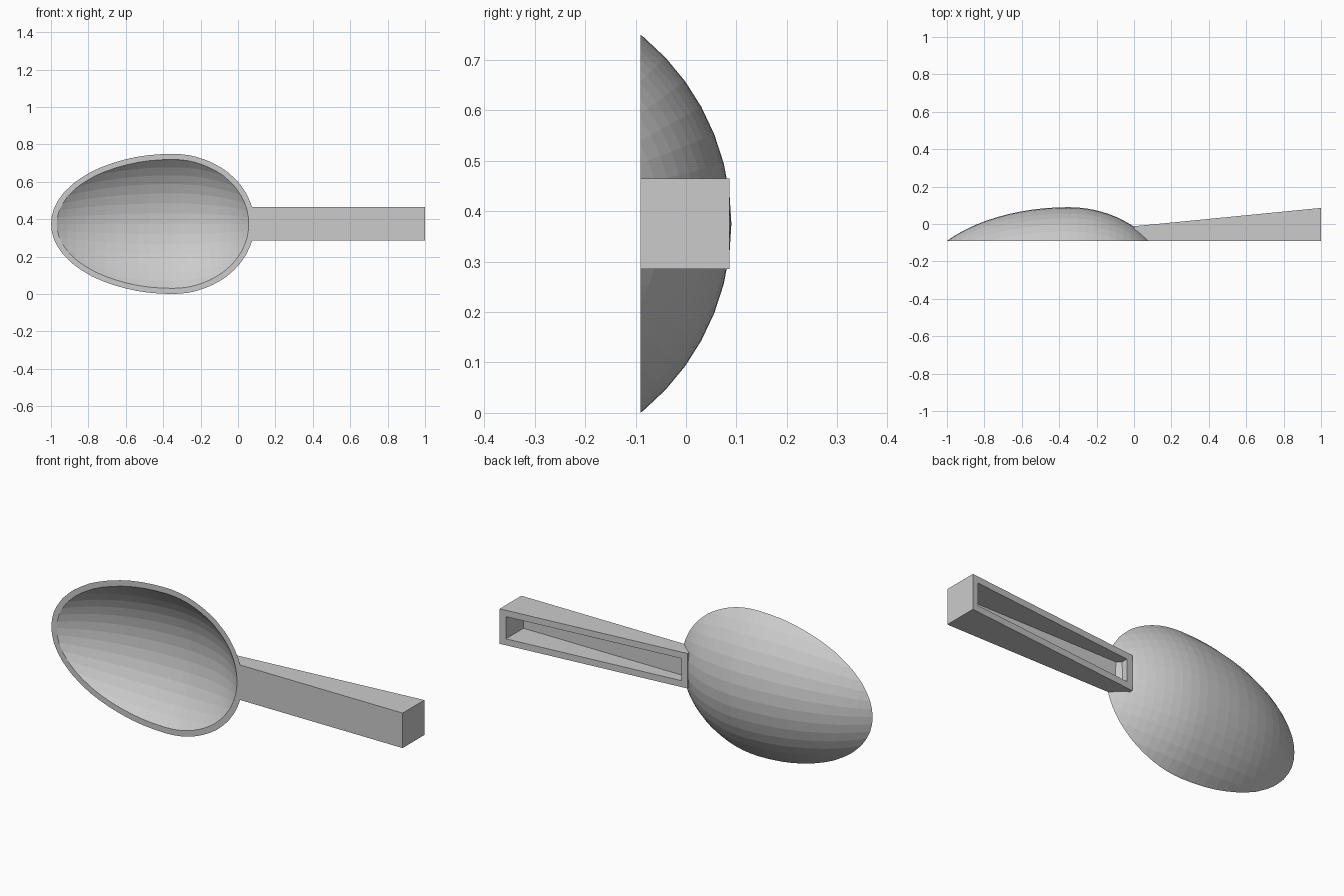
import bpy, bmesh, math
from mathutils import Matrix

default = bpy.data.objects.get("Cube")
if default:
    bpy.data.objects.remove(default, do_unlink=True)

FRONT, MID_Z, WIDEST_X = -0.09, 0.375, -0.35
TIP, HEEL, HALF, DEPTH = 0.65, 0.438, 0.375, 0.18   # bowl extents from its widest point
WALL = 0.03

grey = bpy.data.materials.new("light grey")
grey.use_nodes = True
colour = (0.6, 0.6, 0.6, 1)
grey.diffuse_color = colour
grey.node_tree.nodes["Principled BSDF"].inputs["Base Color"].default_value = colour


def make_object(name, bm):
    bmesh.ops.recalc_face_normals(bm, faces=bm.faces)
    mesh = bpy.data.meshes.new(name)
    bm.to_mesh(mesh)
    bm.free()
    mesh.materials.append(grey)
    obj = bpy.data.objects.new(name, mesh)
    bpy.context.collection.objects.link(obj)
    return obj


def sphere_cap():
    """Round cap cut from a sphere lying along x, with its rim at y = 0."""
    bm = bmesh.new()
    radius = (HALF ** 2 + DEPTH ** 2) / (2 * DEPTH)
    bmesh.ops.create_uvsphere(bm, u_segments=50, v_segments=40, radius=radius,
                              matrix=Matrix.Rotation(math.pi / 2, 4, 'Y'))
    bmesh.ops.translate(bm, verts=bm.verts, vec=(0, DEPTH - radius, 0))
    bmesh.ops.bisect_plane(bm, geom=bm.verts[:] + bm.edges[:] + bm.faces[:],
                           plane_co=(0, 0, 0), plane_no=(0, 1, 0), clear_inner=True)
    return bm


def shape_egg(verts, inset):
    """Stretch a round cap into the egg outline, shrunk by the inset."""
    for v in verts:
        reach = TIP if v.co.x < 0 else HEEL
        v.co.x = WIDEST_X + v.co.x * (reach - inset) / HALF
        v.co.y = FRONT + v.co.y * (DEPTH - 0.8 * inset) / DEPTH
        v.co.z = MID_Z + v.co.z * (HALF - inset) / HALF


# Bowl: outer and inner caps joined by a flat rim
bm = sphere_cap()
outer = bm.verts[:]
rim = [e for e in bm.edges if e.is_boundary]
twin = bmesh.ops.duplicate(bm, geom=outer + bm.edges[:] + bm.faces[:])["vert_map"]
inner = [twin[v] for v in outer]
for edge in rim:
    a, b = edge.verts
    bm.faces.new((a, b, twin[b], twin[a]))
shape_egg(outer, 0)
shape_egg(inner, WALL)
make_object("bowl", bm)

# Handle: wedge that deepens towards its end, with a slot sunk in the back
START, END, HALF_WIDTH = 0.0, 1.0, 0.09

bm = bmesh.new()
bmesh.ops.create_cube(bm, size=1)
for v in bm.verts:
    x = START if v.co.x < 0 else END
    y = FRONT if v.co.y < 0 else -0.012 + 0.098 * x
    v.co = (x, y, MID_Z + math.copysign(HALF_WIDTH, v.co.z))
bm.normal_update()
back = max(bm.faces, key=lambda f: f.normal.y)
bmesh.ops.inset_region(bm, faces=[back], thickness=0.033, use_even_offset=True)
floor = bmesh.ops.extrude_discrete_faces(bm, faces=[back])["faces"][0]
for v in floor.verts:
    v.co.y = FRONT + WALL
handle = make_object("handle", bm)

# Trim the handle where it would enter the hollow of the bowl
bm = sphere_cap()
shape_egg(bm.verts, WALL / 2)
rim = [e for e in bm.edges if e.is_boundary]
lip = bmesh.ops.extrude_edge_only(bm, edges=rim)["geom"]
lip_verts = [v for v in lip if isinstance(v, bmesh.types.BMVert)]
bmesh.ops.translate(bm, verts=lip_verts, vec=(0, -0.1, 0))
bmesh.ops.holes_fill(bm, edges=[e for e in bm.edges if e.is_boundary], sides=0)
cutter = make_object("hollow_cutter", bm)
cutter.hide_render = True

trim = handle.modifiers.new("trim", 'BOOLEAN')
trim.operation = 'DIFFERENCE'
trim.solver = 'EXACT'
trim.object = cutter
bpy.context.view_layer.objects.active = handle
bpy.ops.object.modifier_apply(modifier=trim.name)
bpy.data.objects.remove(cutter, do_unlink=True)
